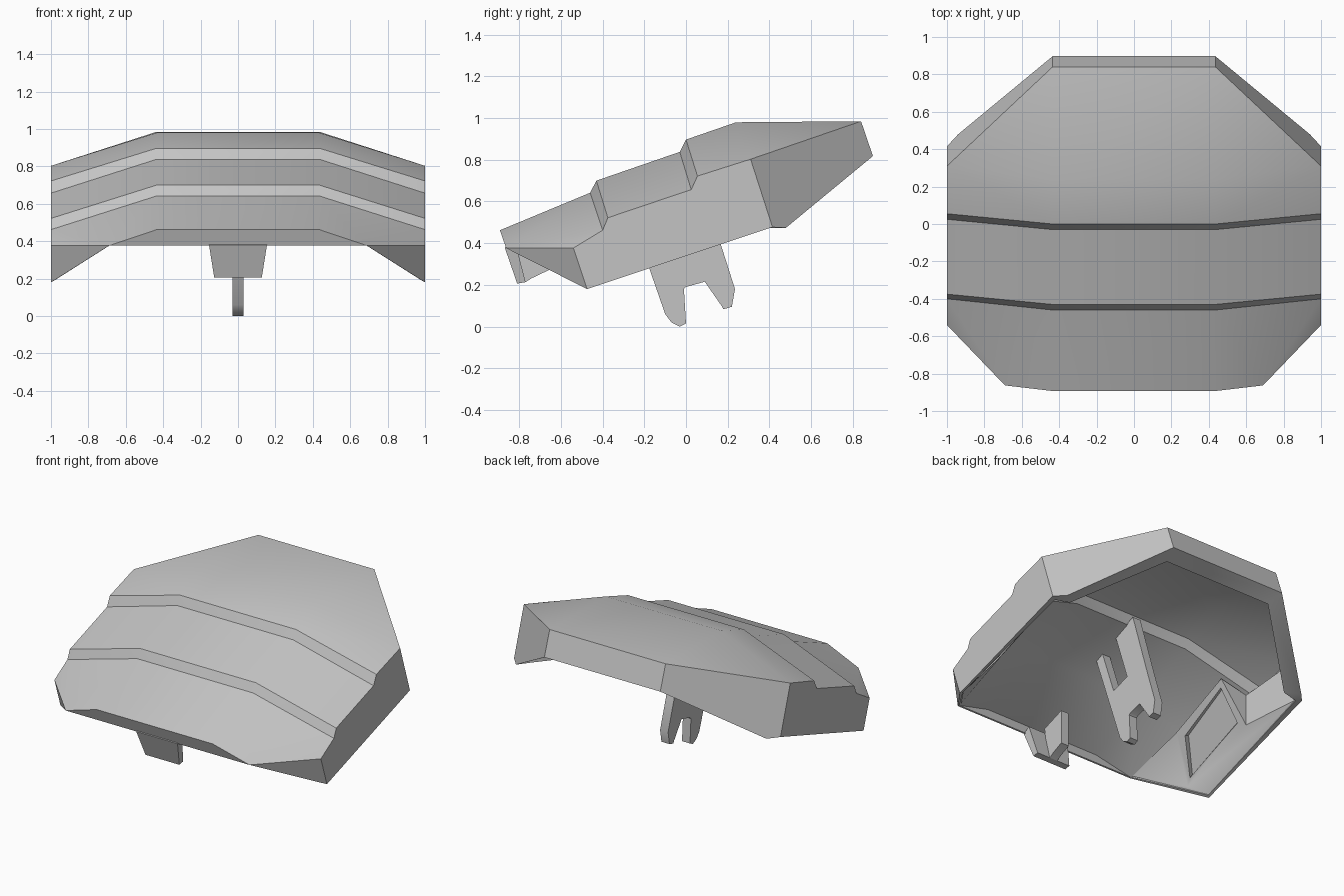
import bpy, bmesh, math

if "Cube" in bpy.data.objects:
    bpy.data.objects.remove(bpy.data.objects["Cube"], do_unlink=True)

grey = bpy.data.materials.new("plain grey")
grey.use_nodes = True
grey.diffuse_color = (0.55, 0.55, 0.55, 1)
grey.node_tree.nodes["Principled BSDF"].inputs["Base Color"].default_value = grey.diffuse_color


def make(name, bm):
    """Turn a bmesh into a shaded object."""
    bmesh.ops.remove_doubles(bm, verts=bm.verts, dist=0.0005)
    bmesh.ops.recalc_face_normals(bm, faces=bm.faces)
    mesh = bpy.data.meshes.new(name)
    bm.to_mesh(mesh)
    bm.free()
    obj = bpy.data.objects.new(name, mesh)
    bpy.context.collection.objects.link(obj)
    mesh.materials.append(grey)
    bpy.ops.object.select_all(action='DESELECT')
    obj.select_set(True)
    bpy.context.view_layer.objects.active = obj
    bpy.ops.object.shade_smooth_by_angle(angle=math.radians(32))
    return obj


def face(bm, *points):
    return bm.faces.new([bm.verts.new(p) for p in points])


def slab(name, profile, x0, x1):
    """Extrude a (y, z) profile between two x positions."""
    bm = bmesh.new()
    f = face(bm, *[(x0, y, z) for y, z in profile])
    out = bmesh.ops.extrude_face_region(bm, geom=[f])["geom"]
    bmesh.ops.translate(bm, vec=(x1 - x0, 0, 0),
                        verts=[v for v in out if isinstance(v, bmesh.types.BMVert)])
    return make(name, bm)


# Stepped cover: ridge and side lines as (y, z), front to back, and inner skin drop
RIDGE = 0.435
RIDGE_LINE = [(-0.46, 0.642), (-0.43, 0.70), (-0.03, 0.838), (0.0, 0.897), (0.24, 0.98)]
SIDE_LINE = [(-0.40, 0.462), (-0.375, 0.522), (0.025, 0.657), (0.055, 0.722), (0.31, 0.803)]
DROP = [-0.01, -0.045, -0.01, -0.01, -0.015]


def skin(bm, d):
    """Outer skin for d = 0, inner skin for d = 1; returns its open lower edge."""
    def at(s, p, shift):
        x, y, z = (a + d * b for a, b in zip(p, shift))
        return (s * x, y, z)

    halves = []
    for s in (-1, 1):
        ridge = [at(s, (RIDGE, *p), (0, 0.004, h)) for p, h in zip(RIDGE_LINE, DROP)]
        side = [at(s, (1, *p), (-0.025, 0.004, h)) for p, h in zip(SIDE_LINE, DROP)]
        front = at(s, (RIDGE, -0.893, 0.462), (0, 0.012, -0.008))
        nose = at(s, (0.69, -0.863, 0.376), (-0.006, 0.009, 0.003))
        corner = at(s, (1, -0.54, 0.377), (-0.015, 0.012, 0))
        low_front = at(s, (1, -0.475, 0.18), (-0.015, 0.012, 0.008))
        low_back = at(s, (1, 0.415, 0.477), (-0.035, -0.02, -0.005))
        low_corner = at(s, (0.94, 0.48, 0.474), (-0.08, -0.07, 0.01))
        lip_low = at(s, (RIDGE, 0.897, 0.818), (-0.03, -0.10, -0.045))
        lip_top = at(s, (RIDGE, 0.84, 0.985), (-0.03, -0.09, -0.02))
        # Sloping shoulders
        for i in range(len(ridge) - 1):
            face(bm, ridge[i], ridge[i + 1], side[i + 1], side[i])
        face(bm, front, nose, ridge[0])
        face(bm, nose, side[0], ridge[0])
        face(bm, nose, corner, side[0])
        face(bm, ridge[-1], lip_top, side[-1])
        # Front corner, side wall and back corner
        face(bm, nose, corner, low_front)
        face(bm, low_front, corner, *side, low_back)
        face(bm, side[-1], lip_top, lip_low, low_corner, low_back)
        halves.append(([nose, front, *ridge, lip_top, lip_low],
                       [nose, low_front, low_back, low_corner, lip_low]))
    # Middle strips, from the front lip to the back lip
    (mid_r, low_r), (mid_l, low_l) = halves
    for i in range(len(mid_r) - 1):
        face(bm, mid_r[i], mid_l[i], mid_l[i + 1], mid_r[i + 1])
    return low_r + low_l[::-1]


bm = bmesh.new()
outer, inner = skin(bm, 0), skin(bm, 1)
for i in range(len(outer)):
    face(bm, outer[i - 1], outer[i], inner[i], inner[i - 1])
make("stepped_cover", bm)

# Sloping inner side blocks with a shallow pocket
for s, label in ((-1, "right"), (1, "left")):
    bm = bmesh.new()
    a, m, b = (s * 0.69, -0.835, 0.378), (s * 0.71, -0.44, 0.52), (s * 0.70, 0, 0.705)
    c, g = (s * 0.90, 0, 0.45), (s * 0.90, -0.56, 0.26)
    f, e = (s * 0.985, -0.46, 0.19), (s * 0.965, 0.39, 0.478)
    top = (s * 0.90, 0, 0.66)
    panel = face(bm, m, b, c, g)
    face(bm, a, m, g)
    face(bm, g, c, e, f)
    face(bm, a, g, f)
    face(bm, b, top, c)
    face(bm, c, top, (s * 0.965, 0.28, 0.75), e)
    panel.normal_update()
    if panel.normal.z > 0:
        panel.normal_flip()
    bmesh.ops.inset_individual(bm, faces=[panel], thickness=0.06, depth=0)
    bmesh.ops.inset_individual(bm, faces=[panel], thickness=0.01, depth=-0.03)
    make(label + "_inner_block", bm)

# Forked clip hanging under the middle, slotted at its upper end
slab("forked_clip", [(-0.33, 0.72), (-0.18, 0.29), (-0.10, 0.06), (-0.07, 0.02), (-0.03, 0.0),
                     (0.0, 0.015), (-0.01, 0.18), (0.0, 0.19), (0.09, 0.215), (0.17, 0.10),
                     (0.18, 0.083), (0.22, 0.095), (0.235, 0.18), (0.165, 0.40), (0.025, 0.86),
                     (-0.14, 0.79), (-0.03, 0.46), (-0.16, 0.42), (-0.27, 0.74)],
     -0.03, 0.03)

# Front clip: tapered plate with a central gusset
plate = slab("front_clip", [(-0.87, 0.38), (-0.81, 0.206), (-0.77, 0.213), (-0.82, 0.41)], -0.155, 0.155)
for v in plate.data.vertices:
    if v.co.z < 0.3:
        v.co.x *= 0.82
slab("front_gusset", [(-0.80, 0.30), (-0.77, 0.213), (-0.74, 0.232), (-0.66, 0.27),
                      (-0.66, 0.50), (-0.82, 0.44)], -0.03, 0.03)
